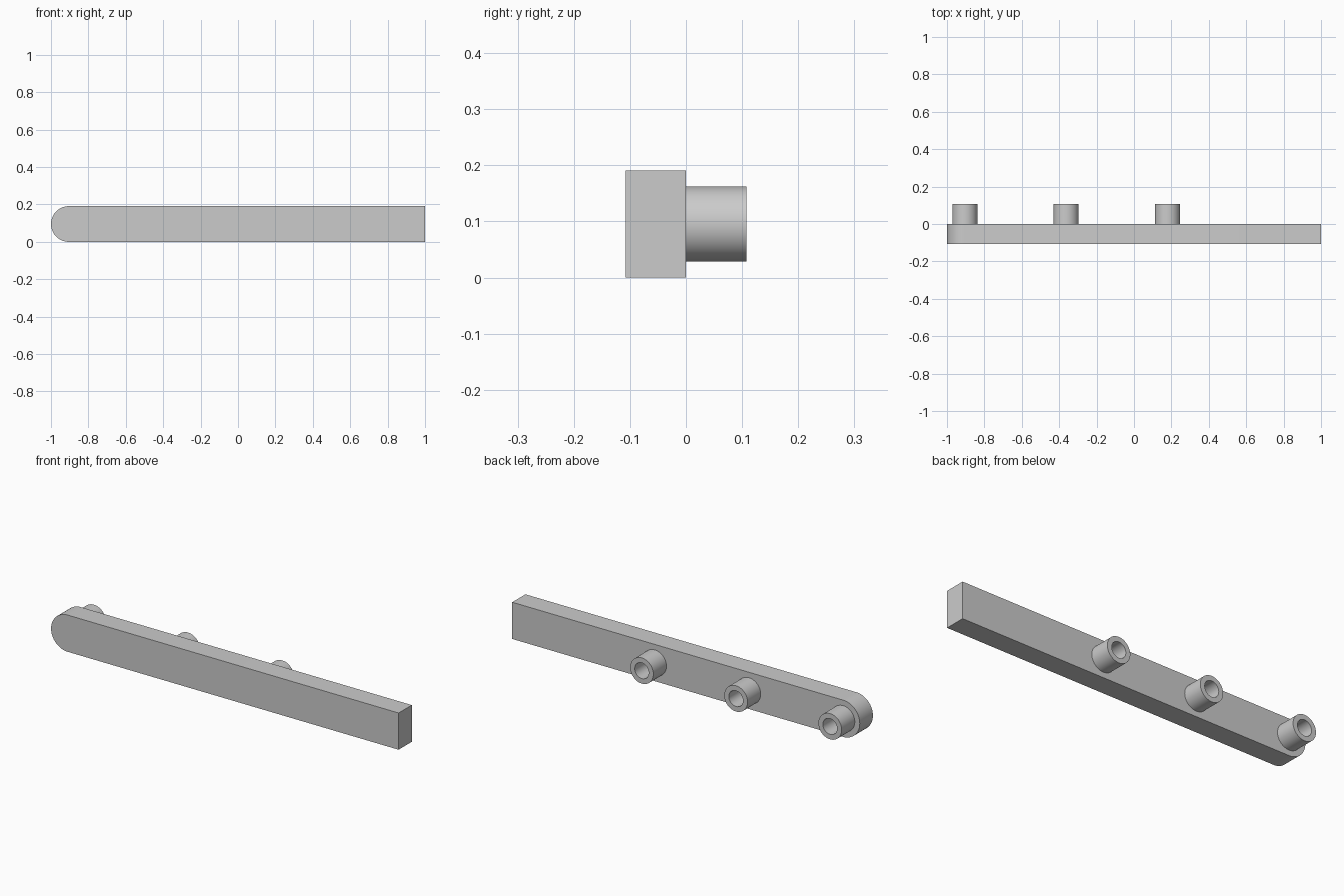
import bpy
import bmesh
from math import cos, sin, pi, radians

if "Cube" in bpy.data.objects:
    bpy.data.objects.remove(bpy.data.objects["Cube"], do_unlink=True)

HALF_HEIGHT = 0.0955
DEPTH = 0.108
PEG_RADIUS = 0.067
BORE_RADIUS = 0.041
END_X = -1 + HALF_HEIGHT

grey = bpy.data.materials.new("light_grey")
grey.use_nodes = True
colour = (0.6, 0.6, 0.6, 1)
grey.diffuse_color = colour
grey.node_tree.nodes["Principled BSDF"].inputs["Base Color"].default_value = colour


def finish(bm, name, location=(0, 0, 0)):
    """Turn a bmesh into a shaded object."""
    bmesh.ops.recalc_face_normals(bm, faces=bm.faces)
    mesh = bpy.data.meshes.new(name)
    bm.to_mesh(mesh)
    bm.free()
    mesh.materials.append(grey)
    obj = bpy.data.objects.new(name, mesh)
    obj.location = location
    bpy.context.collection.objects.link(obj)
    bpy.ops.object.select_all(action="DESELECT")
    obj.select_set(True)
    bpy.context.view_layer.objects.active = obj
    bpy.ops.object.shade_smooth_by_angle(angle=radians(30))
    return obj


def make_bar():
    """Bar with a half-round right end and a square left end."""
    steps = 32
    outline = [(1, 0), (1, 2 * HALF_HEIGHT)]
    for i in range(steps + 1):
        a = pi / 2 + pi * i / steps
        outline.append((END_X + HALF_HEIGHT * cos(a),
                        HALF_HEIGHT + HALF_HEIGHT * sin(a)))
    bm = bmesh.new()
    face = bm.faces.new([bm.verts.new((x, -DEPTH, z)) for x, z in outline])
    extruded = bmesh.ops.extrude_face_region(bm, geom=[face], use_keep_orig=True)
    moved = [v for v in extruded["geom"] if isinstance(v, bmesh.types.BMVert)]
    bmesh.ops.translate(bm, verts=moved, vec=(0, DEPTH, 0))
    finish(bm, "bar")


def make_peg(name, x):
    """Hollow peg standing on the back of the bar."""
    bm = bmesh.new()
    profile = [(PEG_RADIUS, 0), (PEG_RADIUS, DEPTH),
               (BORE_RADIUS, DEPTH), (BORE_RADIUS, 0)]
    verts = [bm.verts.new((r, y, 0)) for r, y in profile]
    edges = [bm.edges.new((verts[i], verts[(i + 1) % 4])) for i in range(4)]
    bmesh.ops.spin(bm, geom=verts + edges, cent=(0, 0, 0), axis=(0, 1, 0),
                   angle=2 * pi, steps=48, use_merge=True)
    bmesh.ops.remove_doubles(bm, verts=bm.verts, dist=0.0001)
    finish(bm, name, (x, 0, HALF_HEIGHT))


make_bar()
for name, x in (("end_peg", END_X), ("middle_peg", -0.363), ("inner_peg", 0.179)):
    make_peg(name, x)
